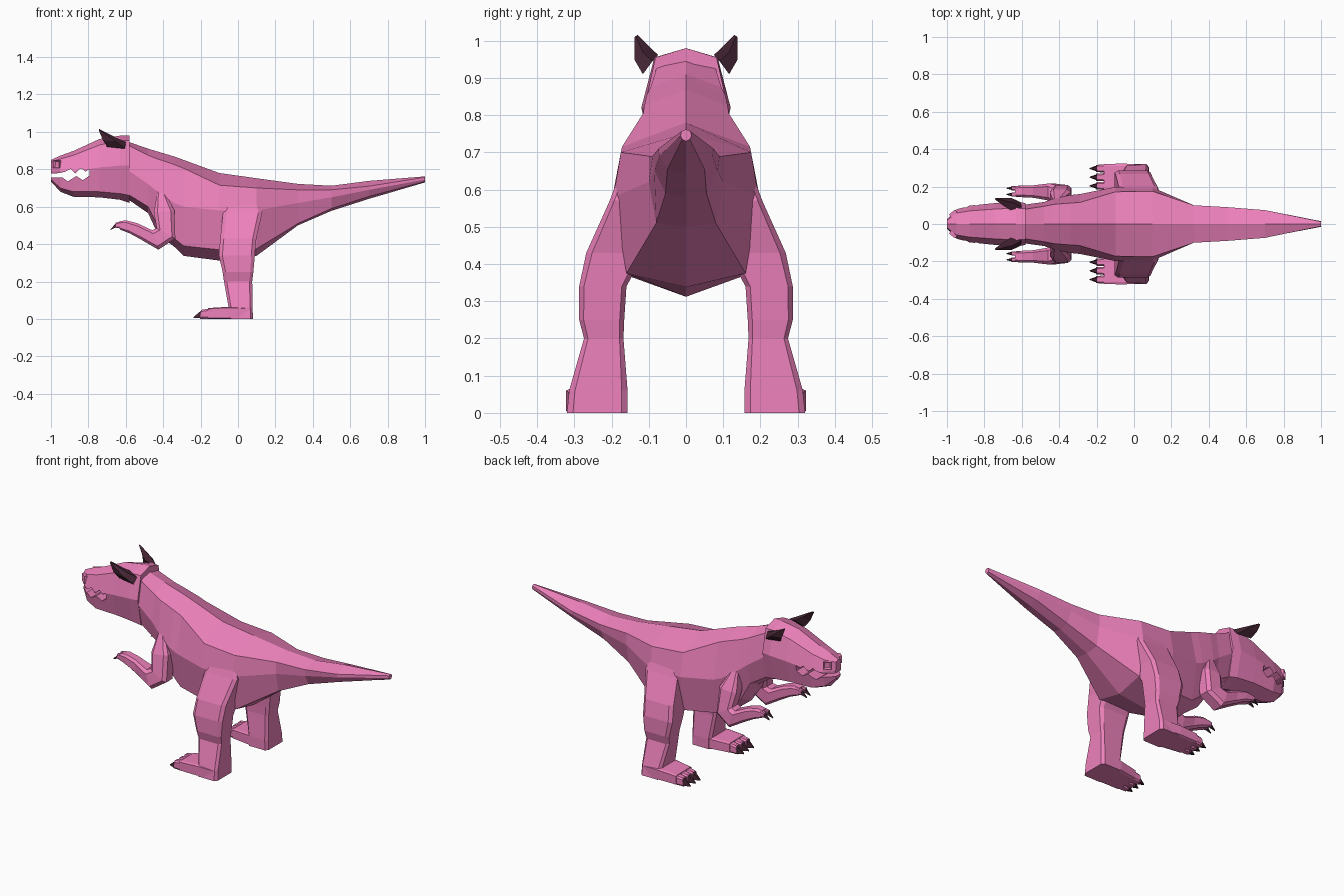
import bpy, bmesh
from mathutils import Vector, Matrix

if "Cube" in bpy.data.objects:
    bpy.data.objects.remove(bpy.data.objects["Cube"])


def material(name, color):
    m = bpy.data.materials.new(name)
    m.diffuse_color = color
    m.use_nodes = True
    m.node_tree.nodes["Principled BSDF"].inputs["Base Color"].default_value = m.diffuse_color
    return m


PINK = material("pink_skin", (0.85, 0.22, 0.5, 1))
DARK = material("dark_horn", (0.06, 0.018, 0.035, 1))


def finish(name, bm, mat):
    bmesh.ops.recalc_face_normals(bm, faces=bm.faces)
    me = bpy.data.meshes.new(name)
    bm.to_mesh(me)
    bm.free()
    ob = bpy.data.objects.new(name, me)
    bpy.context.collection.objects.link(ob)
    if mat:
        me.materials.append(mat)
    return ob


def loft(name, rings, mat):
    """Skin a list of equal-length point rings and cap both ends."""
    bm = bmesh.new()
    vs = [[bm.verts.new(p) for p in r] for r in rings]
    n = len(vs[0])
    for a, b in zip(vs, vs[1:]):
        for i in range(n):
            j = (i + 1) % n
            bm.faces.new((a[i], a[j], b[j], b[i]))
    bm.faces.new(vs[0])
    bm.faces.new(vs[-1])
    return finish(name, bm, mat)


def body_ring(x, zt, wu, zu, ws, zs, wl, zl, zb):
    """Symmetric eight-sided section: ridge, shoulder, flank, belly edge, keel."""
    half = [(wu, zu), (ws, zs), (wl, zl)]
    return ([(x, 0, zt)] + [(x, w, z) for w, z in half] + [(x, 0, zb)]
            + [(x, -w, z) for w, z in reversed(half)])


def section(p, q, y0, y1, s, c=0.18):
    """Chamfered rectangle spanning side-view points p to q and y0 to y1."""
    uv = [(c, 0), (1 - c, 0), (1, c), (1, 1 - c), (1 - c, 1), (c, 1), (0, 1 - c), (0, c)]
    return [(p[0] + (q[0] - p[0]) * v, s * (y0 + (y1 - y0) * u),
             p[1] + (q[1] - p[1]) * v) for u, v in uv]


def spike(name, base, y, w, tip, s):
    """Four-sided claw from a base (x, ztop, zbottom) to a tip (x, z)."""
    x, zt, zb = base
    loft(name, [[(x, s * (y - w), zb), (x, s * (y + w), zb), (x, s * (y + w * .6), zt),
                 (x, s * (y - w * .6), zt)],
                [(tip[0], s * (y + d * .002), tip[1] + e * .002)
                 for d, e in ((-1, -1), (1, -1), (1, 1), (-1, 1))]], DARK)


# Torso, neck and tail
torso = [
    (-.61, .955, .075, .94, .100, .81, .070, .68, .655),
    (-.48, .910, .095, .875, .118, .72, .085, .60, .565),
    (-.43, .895, .105, .855, .135, .68, .100, .50, .455),
    (-.34, .868, .112, .825, .155, .62, .115, .43, .385),
    (-.29, .850, .115, .805, .160, .60, .125, .39, .337),
    (-.10, .780, .172, .715, .198, .58, .160, .37, .312),
    (.10, .752, .175, .700, .195, .58, .160, .375, .338),
    (.32, .722, .100, .690, .100, .62, .080, .51, .500),
    (.50, .712, .090, .690, .085, .65, .055, .59, .578),
    (.70, .738, .074, .710, .072, .69, .050, .655, .642),
    (1.0, .762, .012, .757, .015, .745, .010, .735, .730),
]
loft("torso_and_tail", [body_ring(*t) for t in torso], PINK)

# Head, with the jagged mouth cut out of it
head_data = [
    (-.58, .980, .082, .955, .112, .82, .080, .66, .620),
    (-.63, .980, .085, .955, .120, .82, .085, .67, .637),
    (-.74, .962, .080, .930, .112, .81, .085, .68, .650),
    (-.88, .898, .070, .875, .098, .79, .078, .68, .653),
    (-.95, .873, .058, .855, .078, .79, .058, .70, .680),
    (-1.0, .850, .020, .840, .025, .79, .020, .745, .735),
]
head = loft("head", [body_ring(*t) for t in head_data], PINK)
mouth = [(-1.05, .775), (-.97, .778), (-.93, .785), (-.895, .802), (-.87, .778), (-.84, .806),
         (-.815, .788), (-.795, .80), (-.795, .765), (-.83, .742), (-.865, .764),
         (-.91, .735), (-.94, .757), (-1.05, .757)]
cutter = loft("mouth_cutter", [[(x, y, z) for x, z in mouth] for y in (-.3, .3)], PINK)
cutter.hide_render = True
mod = head.modifiers.new("mouth", 'BOOLEAN')
mod.operation, mod.solver, mod.object = 'DIFFERENCE', 'EXACT', cutter
cut = bpy.data.meshes.new_from_object(
    head.evaluated_get(bpy.context.evaluated_depsgraph_get()))
head.modifiers.clear()
head.data = cut
bpy.data.objects.remove(cutter)

for s, side in ((1, "left"), (-1, "right")):
    # Horn-like ears
    horn = [
        [(-.60, .090, .945), (-.605, .116, .91), (-.70, .112, .92), (-.66, .075, .962)],
        [(-.65, .115, .968), (-.655, .139, .95), (-.722, .134, .955), (-.695, .095, .98)],
        [(-.735, .135, 1.012), (-.735, .139, 1.008), (-.745, .137, 1.01), (-.742, .13, 1.016)],
    ]
    loft("horn_" + side, [[(x, s * y, z) for x, y, z in r] for r in horn], DARK)

    # Nostril: a small block with a sunken face
    bm = bmesh.new()
    bmesh.ops.create_cube(bm, size=.042)
    face = max(bm.faces, key=lambda f: f.calc_center_median().x)
    bmesh.ops.inset_region(bm, faces=[face], thickness=.009)
    bmesh.ops.translate(bm, verts=face.verts, vec=(-.012, 0, 0))
    bm.transform(Matrix.Translation((-.960, s * .047, .827))
                 @ Matrix.Rotation(s * 2.25, 4, 'Z'))
    finish("nostril_" + side, bm, PINK)

    # Arm: shoulder, elbow, forearm, hand
    arm = [((-.43, .69), (-.40, .69), .09, .13),
           ((-.45, .57), (-.34, .58), .10, .185),
           ((-.435, .485), (-.335, .43), .12, .208),
           ((-.46, .475), (-.425, .37), .125, .217),
           ((-.54, .512), (-.52, .425), .14, .207),
           ((-.60, .527), (-.58, .458), .143, .207),
           ((-.635, .522), (-.632, .478), .146, .203)]
    loft("arm_" + side, [section(*r, s) for r in arm], PINK)
    for i, y in enumerate((.158, .191)):
        loft(f"finger_{side}_{i}", [section((-.61, .522), (-.61, .482), y - .013, y + .013, s),
                                    section((-.655, .515), (-.65, .487), y - .011, y + .011, s)], PINK)
        spike(f"finger_claw_{side}_{i}", (-.65, .513, .490), y, .010, (-.682, .478), s)

    # Leg: front x, back x, height, inner y, outer y
    leg = [(-.05, .10, .68, .05, .165), (-.08, .13, .57, .08, .205),
           (-.095, .098, .43, .11, .268), (-.103, .09, .34, .160, .287),
           (-.082, .082, .25, .166, .287), (-.075, .076, .20, .168, .274),
           (-.05, .078, .06, .157, .314), (-.05, .08, 0, .157, .320)]
    loft("leg_" + side, [section((f, z), (b, z), y0, y1, s, .1)
                         for f, b, z, y0, y1 in leg], PINK)

    # Foot with three clawed toes
    foot = [(.06, .06, .160, .315), (-.05, .065, .160, .323), (-.16, .058, .178, .321)]
    loft("foot_" + side, [section((x, h), (x, 0), y0, y1, s, .08)
                          for x, h, y0, y1 in foot], PINK)
    for i, y in enumerate((.204, .250, .297)):
        loft(f"toe_{side}_{i}", [section((-.14, .058), (-.14, 0), y - .023, y + .023, s),
                                 section((-.198, .048), (-.203, 0), y - .019, y + .019, s)], PINK)
        spike(f"toe_claw_{side}_{i}", (-.19, .050, .004), y, .019, (-.238, .008), s)
